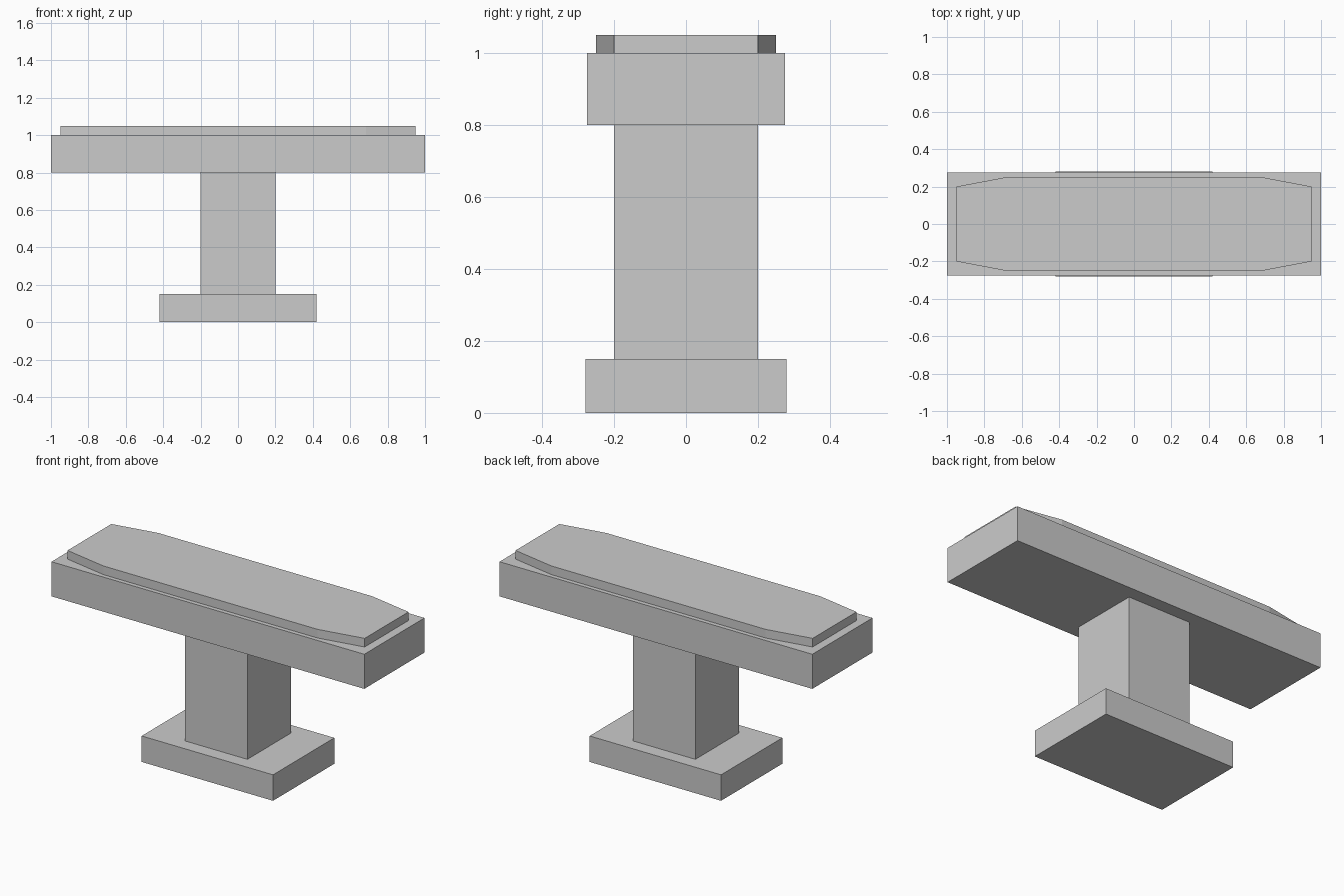
import bpy
import bmesh

if "Cube" in bpy.data.objects:
    bpy.data.objects.remove(bpy.data.objects["Cube"])


def prism(name, outline, z0, z1):
    """Extrude a flat counter-clockwise outline from z0 up to z1."""
    bm = bmesh.new()
    face = bm.faces.new([bm.verts.new((x, y, z0)) for x, y in outline])
    top = bmesh.ops.extrude_face_region(bm, geom=[face], use_keep_orig=True)["geom"]
    verts = [v for v in top if isinstance(v, bmesh.types.BMVert)]
    bmesh.ops.translate(bm, verts=verts, vec=(0, 0, z1 - z0))
    bmesh.ops.recalc_face_normals(bm, faces=bm.faces)
    mesh = bpy.data.meshes.new(name)
    bm.to_mesh(mesh)
    bm.free()
    obj = bpy.data.objects.new(name, mesh)
    bpy.context.collection.objects.link(obj)
    return obj


def mirrored(quarter):
    """Complete an outline from its +x +y corner points."""
    right = [(x, -y) for x, y in reversed(quarter)] + quarter
    return right + [(-x, -y) for x, y in right]


# Foot, column and seat beam
prism("base", mirrored([(0.42, 0.28)]), 0.0, 0.15)
prism("column", mirrored([(0.20, 0.20)]), 0.15, 0.80)
prism("beam", mirrored([(1.0, 0.275)]), 0.80, 1.0)

# Thin top pad with tapered ends
prism("top_pad", mirrored([(0.95, 0.20), (0.685, 0.25)]), 1.0, 1.05)
